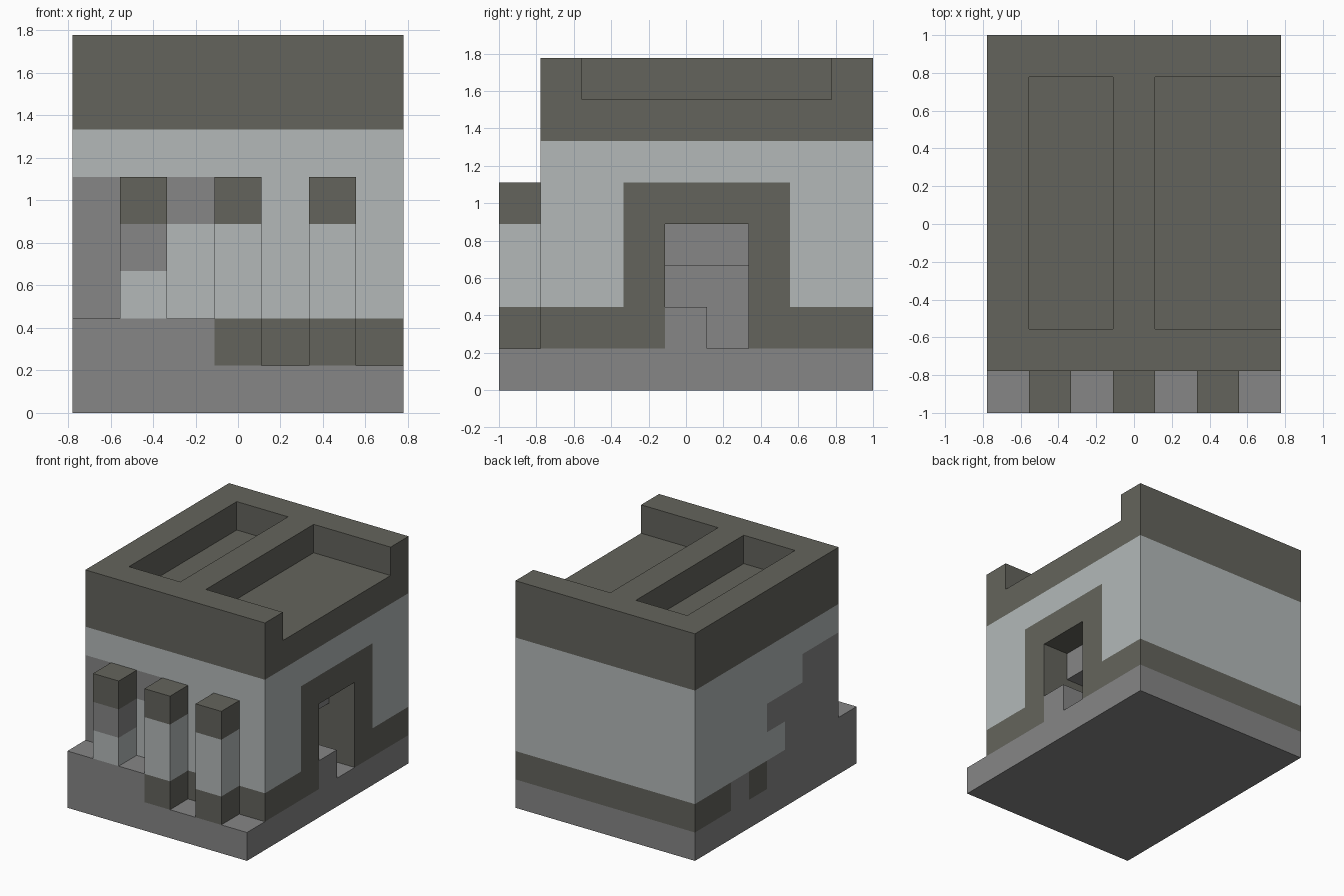
import bpy
import bmesh
from mathutils import Vector

U = 2 / 9                       # size of one building block
NX, NY, NZ = 7, 9, 8            # blocks along each axis
ORIGIN = Vector((-NX * U / 2, -NY * U / 2, 0))

old = bpy.data.objects.get("Cube")
if old:
    bpy.data.objects.remove(old, do_unlink=True)


def material(name, rgb):
    mat = bpy.data.materials.new(name)
    mat.use_nodes = True
    mat.diffuse_color = (*rgb, 1)
    bsdf = mat.node_tree.nodes["Principled BSDF"]
    bsdf.inputs["Base Color"].default_value = (*rgb, 1)
    bsdf.inputs["Roughness"].default_value = 0.9
    return mat


MATERIALS = [material("grey stone", (0.238, 0.238, 0.238)),
             material("pale plaster", (0.451, 0.485, 0.485)),
             material("dark stone", (0.127, 0.127, 0.107))]
GREY, PALE, DARK = range(3)

parts = {}                      # part name -> {block: colour}


def fill(part, xs, ys, zs, colour):
    """Fill an inclusive range of blocks; a colour of None carves them away."""
    cells = parts.setdefault(part, {})
    for x in range(xs[0], xs[1] + 1):
        for y in range(ys[0], ys[1] + 1):
            for z in range(zs[0], zs[1] + 1):
                if colour is None:
                    cells.pop((x, y, z), None)
                else:
                    cells[x, y, z] = colour


# Ground slab and raised step at the front
fill("base", (0, 6), (0, 8), (0, 0), GREY)
fill("front_step", (0, 0), (0, 0), (1, 1), GREY)
fill("front_step", (2, 2), (0, 0), (1, 1), GREY)

# Three front pillars with dark caps; the first is worn to bare stone
for name, x in (("right_pillar", 1), ("middle_pillar", 3), ("left_pillar", 5)):
    worn = x == 1
    fill(name, (x, x), (0, 0), (1, 1), GREY if worn else DARK)
    fill(name, (x, x), (0, 0), (2, 2), PALE)
    fill(name, (x, x), (0, 0), (3, 3), GREY if worn else PALE)
    fill(name, (x, x), (0, 0), (4, 4), DARK)

# Plaster walls over a dark plinth, grey inside
fill("walls", (0, 6), (1, 8), (1, 1), DARK)
fill("walls", (0, 6), (1, 8), (2, 5), PALE)
fill("walls", (1, 5), (2, 7), (1, 5), GREY)

# Bare stone showing on the right side and the front corner
fill("walls", (0, 2), (1, 1), (1, 1), GREY)
fill("walls", (0, 0), (1, 4), (1, 1), GREY)
fill("walls", (0, 0), (6, 6), (1, 1), GREY)
fill("walls", (0, 0), (1, 2), (2, 4), GREY)
fill("walls", (0, 0), (3, 3), (2, 3), GREY)
fill("walls", (0, 0), (4, 4), (3, 3), GREY)
fill("walls", (1, 1), (1, 1), (2, 4), GREY)
fill("walls", (2, 2), (1, 1), (4, 4), GREY)

# Doorway on the left side: dark frame, tall opening, lower passage
fill("walls", (6, 6), (3, 6), (1, 4), DARK)
for y in (3, 6):
    fill("walls", (5, 5), (y, y), (1, 3), DARK)
fill("walls", (6, 6), (4, 5), (1, 3), None)
fill("walls", (4, 5), (4, 5), (1, 2), None)
fill("door_step", (6, 6), (4, 4), (1, 1), GREY)

# Roof with one closed recess and one open to the left side
fill("roof", (0, 6), (1, 8), (6, 7), DARK)
fill("roof", (1, 2), (2, 7), (7, 7), None)
fill("roof", (4, 6), (2, 7), (7, 7), None)

occupied = set().union(*parts.values())


def build(name, cells):
    """Make the outer skin of a part, skipping faces hidden by other blocks."""
    bm = bmesh.new()
    for cell, colour in cells.items():
        centre = ORIGIN + (Vector(cell) + Vector((0.5, 0.5, 0.5))) * U
        for axis in range(3):
            for sign in (-1, 1):
                n = Vector((0, 0, 0))
                n[axis] = sign
                if tuple(int(c + d) for c, d in zip(cell, n)) in occupied:
                    continue
                a = Vector((0, 0, 0))
                a[(axis + 1) % 3] = 1
                b = n.cross(a)
                corners = (-a - b, a - b, a + b, b - a)
                face = bm.faces.new([bm.verts.new(centre + (n + c) * U / 2)
                                     for c in corners])
                face.material_index = colour
    bmesh.ops.remove_doubles(bm, verts=bm.verts, dist=U / 100)
    bmesh.ops.dissolve_limit(bm, angle_limit=0.01, verts=bm.verts,
                             edges=bm.edges, delimit={'MATERIAL'})
    mesh = bpy.data.meshes.new(name)
    bm.to_mesh(mesh)
    bm.free()
    for mat in MATERIALS:
        mesh.materials.append(mat)
    bpy.context.collection.objects.link(bpy.data.objects.new(name, mesh))


for part_name, part_cells in parts.items():
    build(part_name, part_cells)
